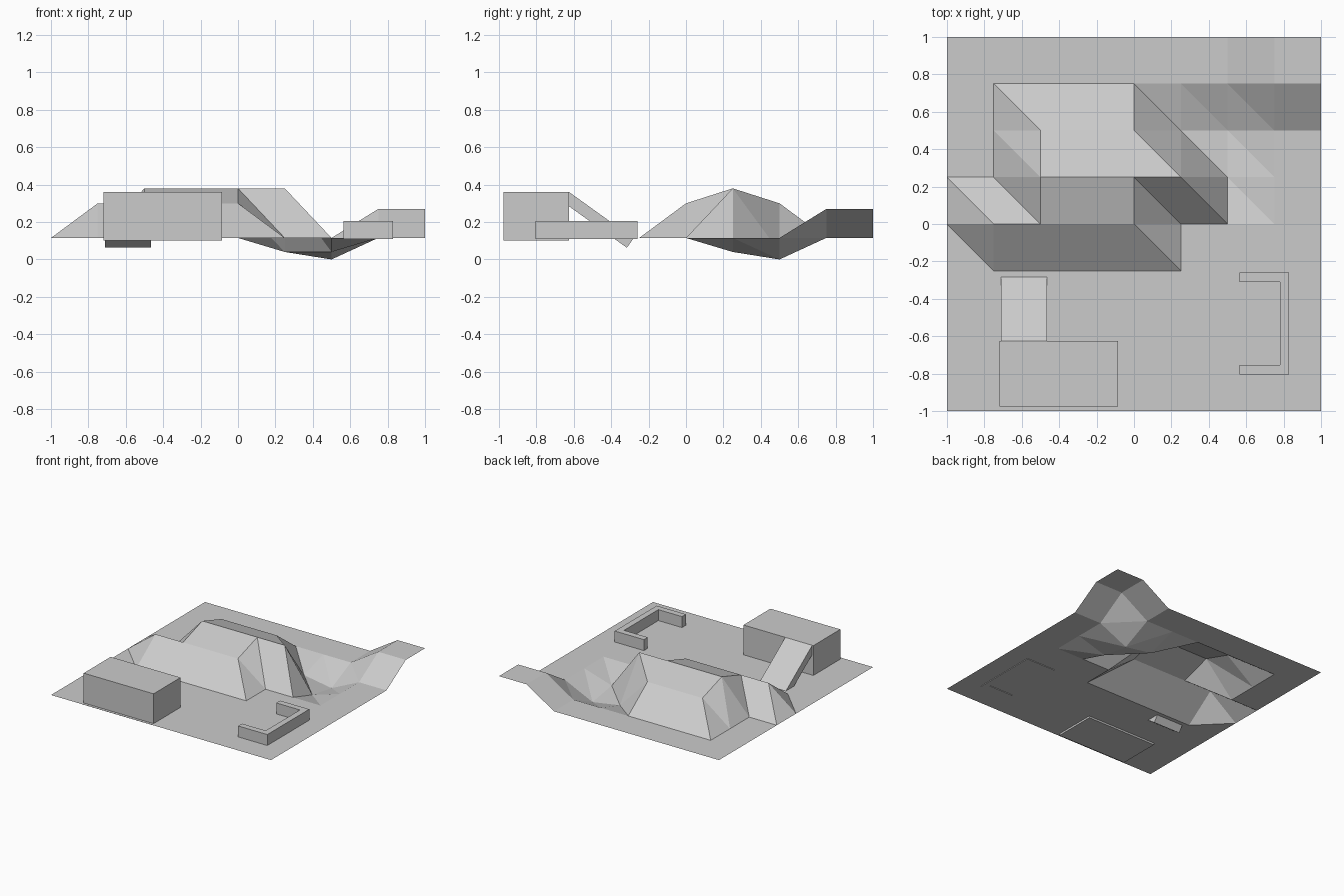
import bpy, bmesh, math
from mathutils import Matrix, Vector

if "Cube" in bpy.data.objects:
    bpy.data.objects.remove(bpy.data.objects["Cube"], do_unlink=True)

# Single plain grey
grey = bpy.data.materials.new("plain_grey")
grey.use_nodes = True
COLOUR = (0.6, 0.6, 0.6, 1)
grey.diffuse_color = COLOUR
grey.node_tree.nodes["Principled BSDF"].inputs["Base Color"].default_value = COLOUR

GROUND = 0.115
CELLS = 8
STEP = 2 / CELLS


def finish(name, bm):
    mesh = bpy.data.meshes.new(name)
    bm.to_mesh(mesh)
    bm.free()
    mesh.materials.append(grey)
    obj = bpy.data.objects.new(name, mesh)
    bpy.context.collection.objects.link(obj)
    return obj


def box(name, low, high):
    low, high = Vector(low), Vector(high)
    bm = bmesh.new()
    bmesh.ops.create_cube(bm, size=1, matrix=Matrix.Translation((low + high) / 2)
                          @ Matrix.Diagonal((*(high - low), 1)))
    return finish(name, bm)


def extrude_profile(name, points, depth, axis):
    """Sweep a flat outline along a vector."""
    bm = bmesh.new()
    face = bm.faces.new([bm.verts.new(p) for p in points])
    result = bmesh.ops.extrude_face_region(bm, geom=[face], use_keep_orig=True)
    moved = [v for v in result["geom"] if isinstance(v, bmesh.types.BMVert)]
    bmesh.ops.translate(bm, verts=moved, vec=Vector(axis) * depth)
    bmesh.ops.recalc_face_normals(bm, faces=bm.faces)
    return finish(name, bm)


# Terrain heights as (first column, last column, first row, last row, height)
patches = [
    (1, 4, 4, 4, 0.30),    # front shoulder of the hill
    (2, 5, 5, 5, 0.38),    # hill crest
    (2, 4, 6, 6, 0.30),    # back shoulder of the hill
    (5, 5, 6, 6, 0.04),    # hollow beside the hill
    (6, 6, 5, 5, 0.04),
    (6, 6, 6, 6, 0.0),
    (7, 8, 7, 8, 0.27),    # raised corner
]


def height(i, j):
    for i0, i1, j0, j1, z in patches:
        if i0 <= i <= i1 and j0 <= j <= j1:
            return z
    return GROUND


# Terrain sheet, every cell split along the same diagonal
bm = bmesh.new()
grid = [[bm.verts.new((i * STEP - 1, j * STEP - 1, height(i, j)))
         for j in range(CELLS + 1)] for i in range(CELLS + 1)]
for i in range(CELLS):
    for j in range(CELLS):
        a, b = grid[i][j], grid[i + 1][j]
        c, d = grid[i + 1][j + 1], grid[i][j + 1]
        bm.faces.new((a, b, d))
        bm.faces.new((b, c, d))
finish("terrain", bm)

# Block building
box("block_building", (-0.72, -0.975, 0.10), (-0.085, -0.625, 0.36))

# Sloping ramp slab from the roof down to the ground
top, foot = Vector((-0.71, -0.625, 0.36)), Vector((-0.71, -0.28, 0.113))
along = (foot - top).normalized()
down = Vector((0, along.z, -along.y)) * 0.062
extrude_profile("ramp", [top, foot, foot + down, top + down], 0.245, (1, 0, 0))

# Low U-shaped wall, open toward the right
x0, x1, y0, y1, t = 0.565, 0.83, -0.805, -0.26, 0.05
outline = [(x0, y0), (x1, y0), (x1, y1), (x0, y1),
           (x0, y1 - t), (x1 - t, y1 - t), (x1 - t, y0 + t), (x0, y0 + t)]
extrude_profile("low_wall", [(x, y, 0.11) for x, y in outline], 0.095, (0, 0, 1))
